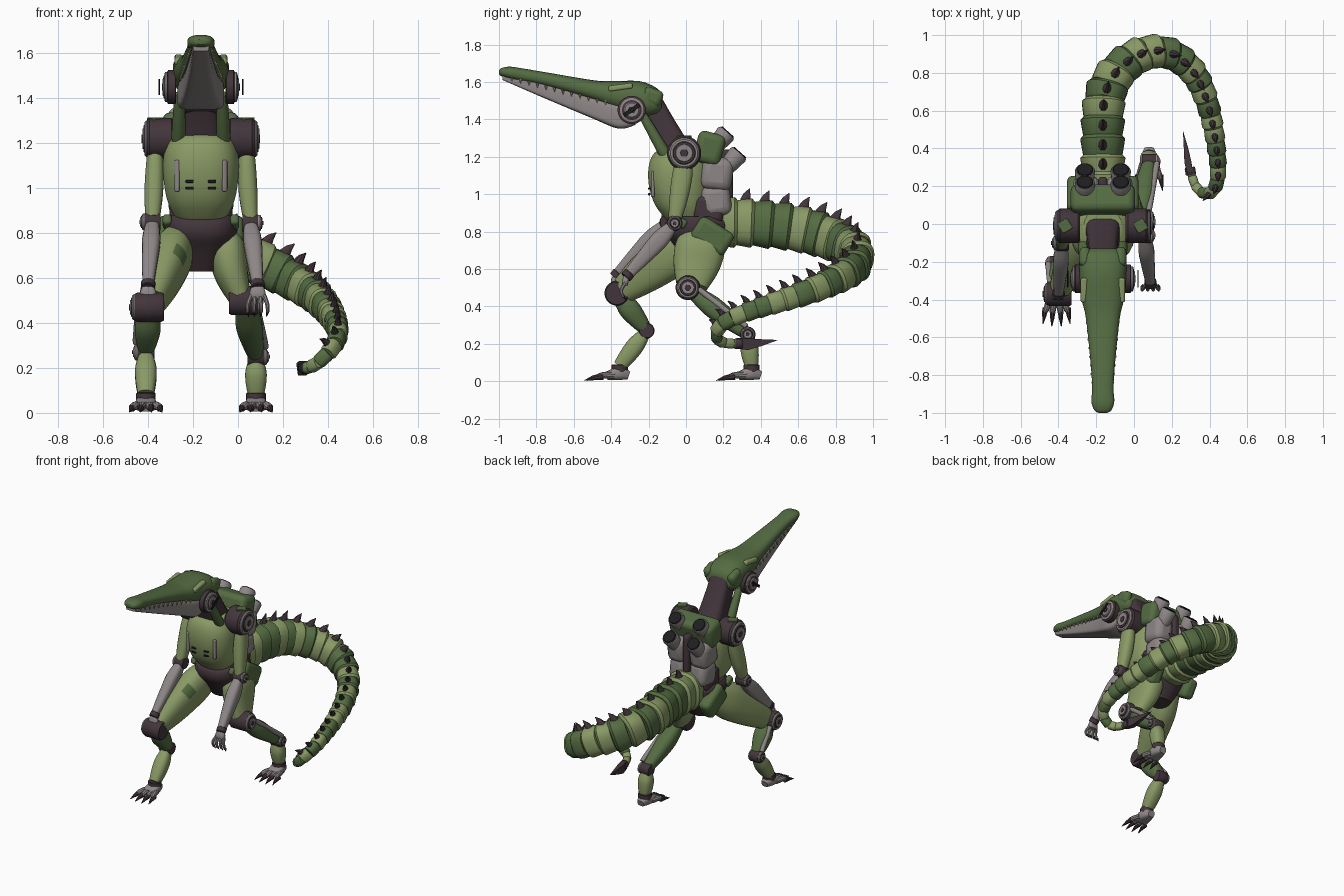
import bpy, bmesh, math
from mathutils import Vector, Matrix

if bpy.data.objects.get("Cube"):
    bpy.data.objects.remove(bpy.data.objects["Cube"])
X0 = -0.165          # centre line of the body
made = []

def material(name, col):
    m = bpy.data.materials.new(name)
    m.use_nodes = True
    m.diffuse_color = (*col, 1)
    m.node_tree.nodes["Principled BSDF"].inputs["Base Color"].default_value = (*col, 1)
    return m

LIGHT = material("light_green", (0.25, 0.32, 0.13))
GREEN = material("dark_green", (0.09, 0.15, 0.055))
DARK = material("plum_brown", (0.055, 0.036, 0.044))
GREY = material("warm_grey", (0.27, 0.24, 0.24))
BLACK = material("black", (0.013, 0.013, 0.015))
BONE = material("bone", (0.45, 0.45, 0.28))

def finish(name, bm, mat):
    bmesh.ops.recalc_face_normals(bm, faces=bm.faces)
    me = bpy.data.meshes.new(name)
    bm.to_mesh(me)
    bm.free()
    me.materials.append(mat)
    ob = bpy.data.objects.new(name, me)
    bpy.context.collection.objects.link(ob)
    made.append(ob)
    return ob

def spline(st, k):
    """Smooth a list of equal-length tuples, k steps per span."""
    out = []
    for i in range(len(st) - 1):
        quad = zip(st[max(i - 1, 0)], st[i], st[i + 1], st[min(i + 2, len(st) - 1)])
        quad = list(quad)
        for t in (j / k for j in range(k)):
            out.append([q + t / 2 * (r - p + t * (2 * p - 5 * q + 4 * r - s + t * (3 * (q - r) + s - p))) for p, q, r, s in quad])
    return out + [list(st[-1])]

def skin(name, rings, mat):
    bm = bmesh.new()
    vs = [[bm.verts.new(p) for p in ring] for ring in rings]
    n = len(vs[0])
    for a, b in zip(vs, vs[1:]):
        for i in range(n):
            bm.faces.new((a[i], a[(i + 1) % n], b[(i + 1) % n], b[i]))
    bm.faces.new(vs[0])
    bm.faces.new(vs[-1])
    return finish(name, bm, mat)

def oval(n, p):
    for a in (math.tau * (i + 0.5) / n for i in range(n)):
        yield [math.copysign(abs(c) ** (2 / p), c) for c in (math.cos(a), math.sin(a))]

def loft(name, st, mat, k=1, n=16, p=2, ref=(1, 0, 0)):
    """Stations (x, y, z, radius along ref, other radius)."""
    st = spline(st, k)
    pts = [Vector(s[:3]) for s in st]
    rings = []
    for i, s in enumerate(st):
        t = (pts[min(i + 1, len(pts) - 1)] - pts[max(i - 1, 0)]).normalized()
        u = (Vector(ref) - t * t.dot(Vector(ref))).normalized()
        rings.append([pts[i] + u * s[3] * c + t.cross(u) * s[4] * d for c, d in oval(n, p)])
    return skin(name, rings, mat)

def hull(name, st, mat, upright=False, p=2.5):
    """Stations (y, low z, high z, half width), or (z, low y, high y, half width) if upright."""
    rings = []
    for a, lo, hi, w in spline(st, 4):
        ring = [(X0 + w * c, (lo + hi) / 2 + (hi - lo) / 2 * s) for c, s in oval(24, p)]
        rings.append([(x, v, a) if upright else (x, a, v) for x, v in ring])
    return skin(name, rings, mat)

def tube(name, a, b, r, mat, n=24, r2=None):
    a, b, r2 = Vector(a), Vector(b), r2 or r
    ref = (0, 0, 1) if abs((b - a).normalized().x) > 0.7 else (1, 0, 0)
    return loft(name, [(*a.lerp(b, f), q, q) for f, q in ((0, r * .9), (.1, r), (.9, r2), (1, r2 * .9))], mat, n=n, ref=ref)

def box(name, loc, size, mat, rx=0, rz=0, bevel=0.02):
    bm = bmesh.new()
    bmesh.ops.create_cube(bm, size=1)
    bmesh.ops.scale(bm, vec=size, verts=bm.verts)
    ob = finish(name, bm, mat)
    ob.matrix_world = Matrix.Translation(loc) @ Matrix.Rotation(math.radians(rz), 4, 'Z') @ Matrix.Rotation(math.radians(rx), 4, 'X')
    b = ob.modifiers.new("bevel", 'BEVEL')
    b.width, b.segments = bevel, 3

def joint(name, x, y, z, r, w, s):
    """Barrel along x with a grey flange and stepped rings on its outer end (s = outward sign)."""
    tube(name + "_barrel", (x - w / 2, y, z), (x + w / 2, y, z), r, DARK)
    for i, (f, m, n) in enumerate(((.88, GREY, 24), (.7, DARK, 24), (.54, GREY, 24), (.26, DARK, 6))):
        tube(f"{name}_ring_{i}", (x, y, z), (x + s * (w / 2 + .012 + .004 * i), y, z), r * f, m, n)

# Head and jaw
hull("head", [(-1, 1.64, 1.662, .022), (-.985, 1.63, 1.675, .046), (-.94, 1.615, 1.682, .061), (-.87, 1.6, 1.672, .057),
              (-.75, 1.575, 1.652, .064), (-.5, 1.5, 1.61, .09), (-.4, 1.46, 1.605, .112), (-.25, 1.41, 1.605, .125),
              (-.16, 1.42, 1.57, .118), (-.13, 1.45, 1.53, .09)], GREEN)
hull("jaw", [(-.98, 1.61, 1.64, .035), (-.75, 1.51, 1.588, .052), (-.5, 1.405, 1.515, .079),
             (-.36, 1.35, 1.48, .104), (-.27, 1.37, 1.46, .09)], GREY, p=6)
for s in (-1, 1):
    joint("jaw_hinge", X0 + s * .13, -.29, 1.45, .076, .04, s)
    box("eye_slit", (X0 + s * .186, -.29, 1.45), (.006, .1, .02), BLACK, rx=35, bevel=.002)
    box("brow", (X0 + s * .1, -.35, 1.572), (.035, .13, .03), LIGHT, rx=8, bevel=.01)
    box("cheek", (X0 + s * .095, -.18, 1.52), (.06, .11, .09), GREEN, rx=-20, bevel=.028)
    for f in (i / 11 for i in range(12)):
        x, y, z = X0 + s * (.046 + .044 * f), -.93 + .5 * f, 1.618 - .128 * f
        loft("tooth", [(x, y, z + .01, .007, .009), (x, y, z - .014, .001, .001)], BONE, n=6)

# Neck
loft("neck", [(X0, -.2, 1.5, .075, .07), (X0, -.12, 1.36, .08, .07), (X0, -.03, 1.18, .095, .09)], DARK, k=3, p=4)
for i in range(3):
    box("neck_plate", (X0, -.17 + .04 * i, 1.36 - .06 * i), (.15, .05, .05), DARK, rx=-30, bevel=.01)

# Torso, waist, pelvis and backpack
hull("chest", [(.84, -.08, .08, .09), (.88, -.12, .11, .12), (.95, -.17, .12, .152), (1.05, -.2, .13, .168),
               (1.15, -.2, .13, .166), (1.22, -.17, .11, .14), (1.255, -.1, .07, .1)], LIGHT, True)
hull("pelvis", [(.63, 0, .14, .07), (.72, -.06, .2, .12), (.79, -.11, .24, .158), (.85, -.11, .24, .164),
                (.88, -.07, .2, .15)], DARK, True)
box("waist", (X0, .12, .92), (.28, .16, .15), DARK, bevel=.03)
box("backbone", (X0, .18, 1.08), (.05, .14, .32), DARK)
box("pack", (X0, .125, 1.245), (.34, .15, .17), GREEN, rx=-15, bevel=.035)
for s in (-1, 1):
    # Chest vents
    box("vent_strip", (X0 + s * .106, -.178, 1.055), (.022, .016, .14), GREY, rz=s * 25, bevel=.006)
    for z in (1.0, 1.03):
        box("vent_slot", (X0 + s * .05, -.196, z), (.036, .008, .012), BLACK, rz=s * 8, bevel=.003)
    # Pack tanks and thrusters
    box("upper_tank", (X0 + s * .088, .165, 1.11), (.14, .17, .18), GREY, rx=-8, bevel=.045)
    box("lower_tank", (X0 + s * .08, .16, .965), (.13, .16, .17), GREY, rx=8, bevel=.045)
    for y, z in ((.14, 1.24), (.205, 1.13)):
        tube("thruster", (X0 + s * .095, y, z), (X0 + s * .095, y + .08, z + .09), .045, GREY, r2=.054)
        tube("thruster_mouth", (X0 + s * .095, y + .06, z + .067), (X0 + s * .095, y + .085, z + .095), .044, BLACK)
    # Neck struts, shoulders and hip covers
    tube("neck_strut", (X0 + s * .095, -.23, 1.42), (X0 + s * .1, -.11, 1.21), .024, GREEN, r2=.032)
    joint("shoulder", X0 + s * .18, -.01, 1.22, .092, .12, s)
    box("shoulder_patch", (X0 + s * .2, -.01, 1.308), (.06, .06, .012), GREEN, rz=30, bevel=.004)
    box("hip_cover", (X0 + s * .145, .14, .775), (.09, .21, .14), GREEN, rx=-32, bevel=.03)
    box("hip_guard", (X0 + s * .15, -.03, .85), (.04, .07, .05), GREEN, rx=-30, bevel=.015)

def arm(side, s, elbow, wrist):
    x, e, w = X0 + s * .205, Vector(elbow), Vector(wrist)
    d = (w - e).normalized()
    loft(side + "_upper_arm", [(x, -.01, 1.19, .03, .045), (x, e.y / 3, 1.1, .04, .055), (x + s * .005, e.y * .65, .98, .042, .05),
                               (e.x, e.y, e.z + .02, .033, .035)], LIGHT, k=4, p=2.5)
    joint(side + "_elbow", *e, .042, .07, s)
    loft(side + "_forearm", [(*e.lerp(w, f), a, b) for f, a, b in ((.05, .03, .03), (.3, .041, .048), (.6, .036, .042), (1, .025, .028))],
         GREY, k=4, p=3)
    tube(side + "_wrist", w - d * .015, w + d * .02, .032, DARK)
    px, py, pz = w + Vector((0, -.015, -.035))
    loft(side + "_palm", [(*w, .022, .016), (px, py, pz, .036, .018), (px, py, pz - .025, .03, .014)], GREY, k=2, p=3)
    for q in (-1, -.35, .35, 1):
        loft(side + "_finger", [(px + q * .028, py, pz - .01, .01, .01), (px + q * .043, py - .022, pz - .05, .01, .01),
                                (px + q * .045, py - .01, pz - .085, .008, .008)], GREY, n=8, k=3)
        loft(side + "_finger_claw", [(px + q * .045, py - .01, pz - .08, .009, .009),
                                     (px + q * .04, py + .008, pz - .108, .001, .001)], DARK, n=8)

arm("left", 1, (.055, -.06, .845), (.087, -.31, .57))
arm("right", -1, (-.38, -.1, .85), (-.4, -.37, .57))

def leg(side, s, thigh, knee, ankle, foot):
    ob = loft(side + "_thigh", thigh, LIGHT, k=6, n=28, p=2.4)
    k, a, f = Vector(knee), Vector(ankle), Vector(foot)
    c, off = f + Vector((0, 0, .08)), Vector((s * .045, .01, .03))
    joint(side + "_knee", *k, .066, .13, s)
    loft(side + "_shin", [(*k.lerp(a, t), r, r) for t, r in ((.1, .04), (.4, .058), (.7, .05), (1, .032))], GREEN, k=4, p=2.6)
    tube(side + "_shin_piston", k.lerp(a, .15) + off, k.lerp(a, .95) + off, .016, GREY, n=12)
    joint(side + "_ankle", *a, .042, .075, s)
    loft(side + "_lower_leg", [(*a.lerp(c, t), r, r) for t, r in ((.1, .034), (.4, .048), (.7, .046), (1, .036))], LIGHT, k=4, p=2.6)
    tube(side + "_cuff", c + Vector((0, 0, .01)), c - Vector((0, 0, .035)), .044, DARK)
    x, y, _ = f
    loft(side + "_foot", [(x, y + .05, .03, .025, .022), (x, y, .042, .045, .036), (x, y - .07, .028, .048, .022)], GREY, k=3, p=3)
    for q in (-1, -.35, .35, 1):
        y2 = y - .13 + .02 * abs(q)
        loft(side + "_toe", [(x + q * .033, y - .03, .03, .02, .02), (x + q * .05, y - .085, .032, .018, .018),
                             (x + q * .063, y2, .02, .014, .014)], GREY, k=3, n=10)
        loft(side + "_claw", [(x + q * .06, y2 + .02, .024, .017, .019), (x + q * .065, y2 - .02, .018, .012, .013),
                              (x + q * .072, y2 - .065, .004, .002, .002)], DARK, n=8)
    return ob

leg("left", 1, [(-.06, .1, .8, .05, .07), (-.05, .08, .73, .082, .13), (-.03, .055, .62, .075, .125), (.01, .03, .51, .05, .085)],
    (.025, .01, .5), (.08, .33, .25), (.08, .35, 0))
thigh = leg("right", -1, [(-.25, .09, .78, .06, .08), (-.29, -.05, .7, .086, .125), (-.34, -.2, .59, .08, .11), (-.385, -.33, .49, .06, .075)],
            (-.395, -.37, .47), (-.41, -.21, .27), (-.41, -.355, 0))
# Paint patch on the thigh
thigh.data.materials.append(GREEN)
for f in thigh.data.polygons:
    f.material_index = int((f.center - Vector((-.275, -.17, .7))).length < .05)

# Tail of overlapping cups, with a fin on each
path = [(X0, .16, .85, .13), (X0, .35, .845, .122), (X0, .55, .825, .12), (-.15, .7, .79, .115), (-.08, .82, .745, .107),
        (.05, .905, .69, .098), (.19, .905, .62, .088), (.31, .81, .55, .077), (.38, .67, .485, .067), (.42, .51, .43, .058),
        (.44, .37, .385, .051), (.445, .25, .34, .044), (.42, .175, .29, .037), (.37, .16, .235, .031), (.325, .2, .205, .027),
        (.3, .28, .2, .024)]
fine = spline(path, 12)
run = [0]
for a, b in zip(fine, fine[1:]):
    run.append(run[-1] + (Vector(a[:3]) - Vector(b[:3])).length)
COUNT = 27

def along(f):
    f = 1 - (1 - f) ** 1.25          # shorter cups towards the tip
    i = min(range(len(run)), key=lambda j: abs(run[j] - f * run[-1]))
    return Vector(fine[i][:3]), fine[i][3]

for i in range(COUNT):
    (a, r), (b, r2) = along(i / COUNT), along((i + 1) / COUNT)
    t = (b - a).normalized()
    side = t.cross(Vector((0, 0, 1))).normalized()
    up = side.cross(t)
    e = b + t * r * .12
    loft("tail_cup", [(*a, r * .8, r * .87), (*a.lerp(e, .12), r * .86, r * .97), (*a.lerp(e, .85), r2 * .99, r2 * 1.09),
                      (*e, r2 * .86, r2 * .95)], GREEN if i % 8 in (2, 3, 5, 7) else LIGHT, n=20, p=2.6, ref=side)
    if 0 < i < COUNT - 4:
        m, h = a.lerp(b, .6) + up * r * .95, .035 + .25 * r
        loft("tail_fin", [(*m, .012 + .17 * r, .01 + .13 * r), (*(m + up * h * .5 + t * .006), .008 + .1 * r, .012),
                          (*(m + up * h + t * .02), .002, .002)], DARK, n=8, ref=t)

# Tail blade
tube("blade_socket", (.302, .26, .2), (.295, .3, .2), .028, DARK)
loft("tail_blade", [(.297, .27, .203, .022, .04), (.285, .33, .198, .026, .044), (.275, .4, .206, .016, .026),
                    (.26, .49, .22, .001, .001)], DARK, n=4)

# Smooth shading with crisp edges
bpy.ops.object.select_all(action='DESELECT')
for ob in made:
    ob.select_set(True)
bpy.context.view_layer.objects.active = made[0]
bpy.ops.object.shade_smooth_by_angle(angle=math.radians(35))
